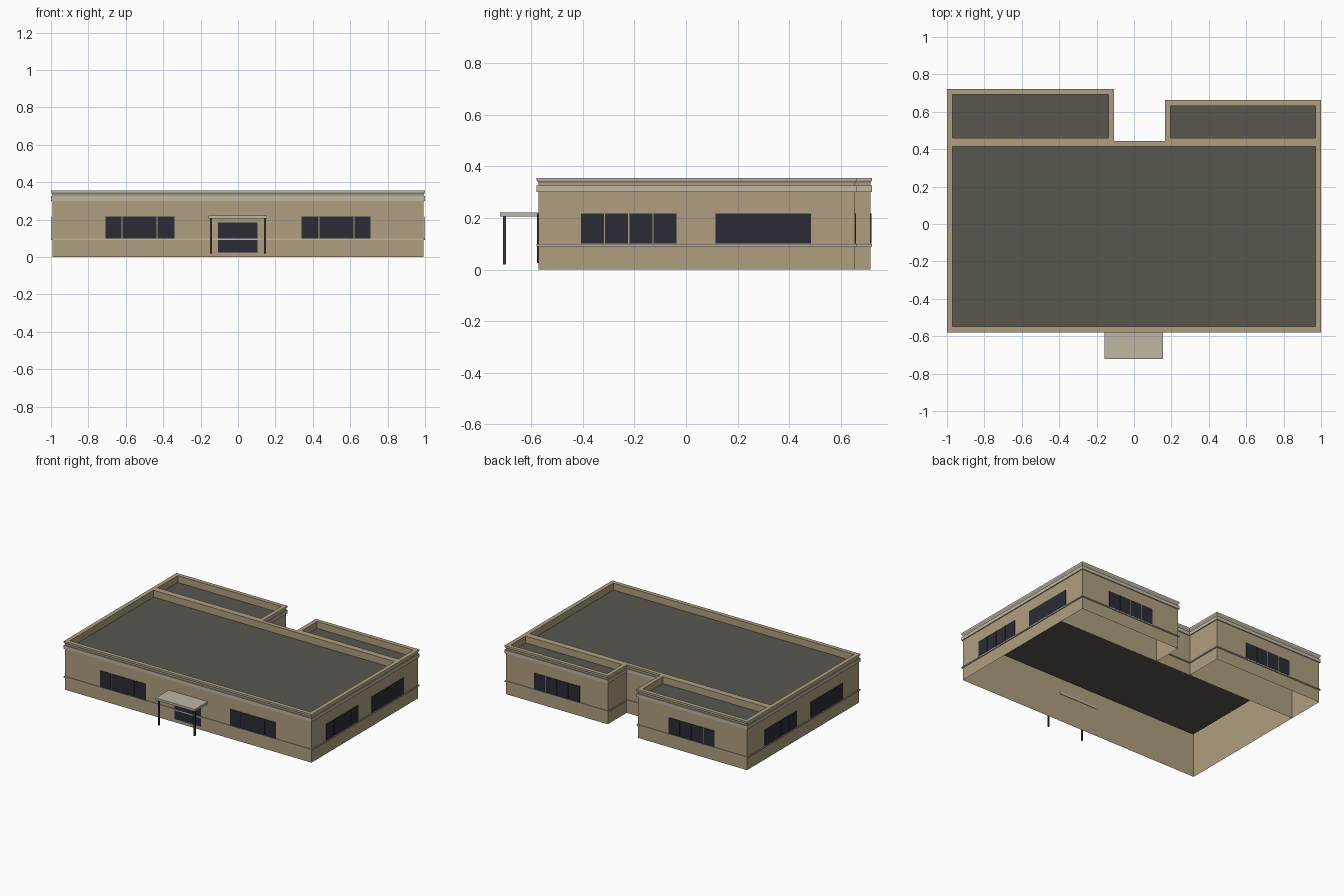
import bpy, bmesh

cube = bpy.data.objects.get("Cube")
if cube:
    bpy.data.objects.remove(cube, do_unlink=True)


def material(name, rgb):
    m = bpy.data.materials.new(name)
    m.use_nodes = True
    m.diffuse_color = (*rgb, 1)
    m.node_tree.nodes["Principled BSDF"].inputs["Base Color"].default_value = (*rgb, 1)
    return m


TAN = material("tan wall", (0.43, 0.347, 0.209))
TRIM = material("pale trim", (0.52, 0.475, 0.375))
ROOF = material("dark grey roof", (0.098, 0.093, 0.076))
GLASS = material("dark glass", (0.024, 0.025, 0.036))
POST = material("post grey", (0.045, 0.045, 0.042))


def finish(bm, name, *mats):
    mesh = bpy.data.meshes.new(name)
    bm.to_mesh(mesh)
    bm.free()
    for m in mats:
        mesh.materials.append(m)
    obj = bpy.data.objects.new(name, mesh)
    bpy.context.collection.objects.link(obj)
    return obj


def box(name, lo, hi, mat):
    bm = bmesh.new()
    bmesh.ops.create_cube(bm, size=1)
    for v in bm.verts:
        v.co = [a + (b - a) * (c + 0.5) for a, b, c in zip(lo, hi, v.co)]
    return finish(bm, name, mat)


def offset(poly, d):
    """Grow a counter-clockwise, right-angled outline by d."""
    out = []
    for i, (x, y) in enumerate(poly):
        for a, b in ((poly[i - 1], poly[i]), (poly[i], poly[(i + 1) % len(poly)])):
            dx, dy = b[0] - a[0], b[1] - a[1]
            length = abs(dx) + abs(dy)
            x += d * dy / length
            y -= d * dx / length
        out.append((x, y))
    return out


def sweep(poly, profile):
    """Join copies of the outline, one per (offset, height) step."""
    bm = bmesh.new()
    loops = [[bm.verts.new((x, y, z)) for x, y in offset(poly, d)] for d, z in profile]
    n = len(poly)
    for low, up in zip(loops, loops[1:]):
        for i in range(n):
            j = (i + 1) % n
            bm.faces.new((low[i], low[j], up[j], up[i]))
    return bm, loops


# Main dimensions
X, FRONT, MID = 0.993, -0.572, 0.437
BACK_R, BACK_L = 0.715, 0.655
NOTCH_R, NOTCH_L = -0.113, 0.172
TOP, DECK, PARAPET, PROUD = 0.355, 0.305, 0.023, 0.007


# Open-bottomed blocks with parapets and sunken roof decks
def block(name, x0, x1, y0, y1):
    bm, loops = sweep([(x0, y0), (x1, y0), (x1, y1), (x0, y1)],
                      [(0, 0), (0, TOP), (-PARAPET, TOP), (-PARAPET, DECK)])
    bm.faces.new(loops[-1]).material_index = 1
    finish(bm, name, TAN, ROOF)


block("main_block", -X, X, FRONT, MID)
block("right_rear_wing", -X, NOTCH_R, MID, BACK_R)
block("left_rear_wing", NOTCH_L, X, MID, BACK_L)

# Trim running round the whole outline
outline = [(-X, FRONT), (X, FRONT), (X, BACK_L), (NOTCH_L, BACK_L),
           (NOTCH_L, MID), (NOTCH_R, MID), (NOTCH_R, BACK_R), (-X, BACK_R)]


def band(name, profile):
    bm, _ = sweep(outline, profile)
    bm.normal_update()
    for f in bm.faces:
        f.material_index = int(f.normal.z > 0.5)
    finish(bm, name, TRIM, TAN)


def flat_band(name, z0, z1):
    band(name, [(0, z0), (PROUD, z0), (PROUD, z1), (0, z1)])


flat_band("sill_belt", 0.09, 0.098)
flat_band("cornice_band", 0.30, 0.325)
band("coping", [(0, 0.335), (PROUD, 0.346), (PROUD, TOP), (0, TOP)])


# Glazing plates standing just off a wall; axis 0 faces x, axis 1 faces y
def glazing(name, axis, wall, side, edges, z0=0.1, z1=0.217):
    gap = 0.0025
    near, far = sorted((wall + side * 0.001, wall + side * 0.005))
    for i, (a, b) in enumerate(zip(edges, edges[1:])):
        lo, hi = [a + gap, near, z0], [b - gap, far, z1]
        if axis == 0:
            lo[:2], hi[:2] = lo[1::-1], hi[1::-1]
        box(f"{name}_pane_{i + 1}", lo, hi, GLASS)


def even(centre, count, width=0.375):
    return [centre + width * (i / count - 0.5) for i in range(count + 1)]


for side, label in ((-1, "right"), (1, "left")):
    edges = sorted(side * e for e in (0.337, 0.432, 0.62, 0.712))
    glazing(f"front_{label}_window", 1, FRONT, -1, edges)
glazing("entrance_door", 1, FRONT, -1, [-0.11, 0.107], 0.025, 0.185)
glazing("left_front_window", 0, X, 1, even(-0.222, 4))
glazing("left_rear_window", 0, X, 1, even(0.30, 1))
glazing("right_front_window", 0, -X, -1, even(-0.2, 1))
glazing("right_rear_window", 0, -X, -1, even(0.33, 4))
glazing("back_left_window", 1, BACK_L, 1, even(0.58, 4))
glazing("back_right_window", 1, BACK_R, 1, even(-0.548, 4))

# Entrance canopy on two posts
box("entrance_canopy", (-0.158, -0.722, 0.205), (0.156, -0.568, 0.221), TRIM)
for side, label in ((-1, "right"), (1, "left")):
    x = side * 0.144
    box(f"{label}_canopy_post", (x - 0.005, -0.709, 0.02), (x + 0.005, -0.699, 0.206), POST)
